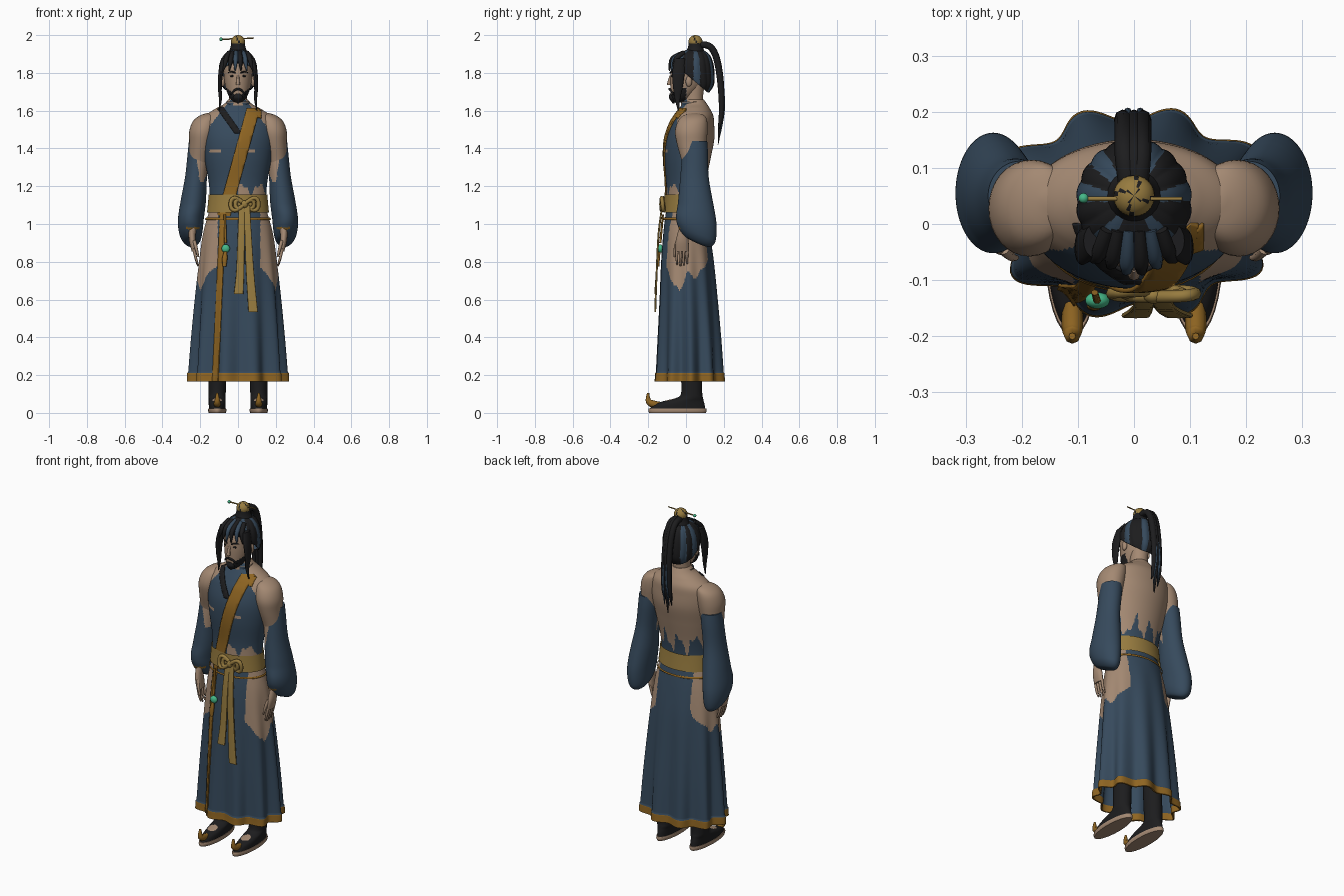
import bpy, bmesh, math
from mathutils import Vector

if "Cube" in bpy.data.objects:
    bpy.data.objects.remove(bpy.data.objects["Cube"])


def material(name, r, g, b):
    m = bpy.data.materials.new(name)
    m.use_nodes = True
    m.diffuse_color = (r, g, b, 1)
    for node in m.node_tree.nodes:
        if node.type == 'BSDF_PRINCIPLED':
            node.inputs["Base Color"].default_value = (r, g, b, 1)
            node.inputs["Roughness"].default_value = 0.8
    return m


BLUE = material("robe blue", .037, .068, .108)
SKIN = material("skin", .37, .25, .17)
BLACK = material("black", .012, .012, .013)
TRIM = material("trim gold", .275, .13, .016)
GOLD = material("belt gold", .31, .2, .05)
JADE = material("jade", .06, .48, .25)


def finish(name, bm, mats, rule=None):
    """Turn a bmesh into a smooth object, colouring faces by the rule."""
    bmesh.ops.recalc_face_normals(bm, faces=bm.faces)
    for f in bm.faces:
        f.smooth = True
        if rule:
            f.material_index = rule(f.calc_center_median())
    me = bpy.data.meshes.new(name)
    bm.to_mesh(me)
    bm.free()
    for m in mats:
        me.materials.append(m)
    me.set_sharp_from_angle(angle=math.radians(50))
    ob = bpy.data.objects.new(name, me)
    bpy.context.collection.objects.link(ob)
    return ob


def blend(rows, steps):
    """Smooth in-between rows through the given ones."""
    rows = [Vector(r) for r in rows]
    ext = [rows[0]] + rows + [rows[-1]]
    out = []
    for i in range(1, len(rows)):
        a, b, c, d = ext[i - 1:i + 3]
        for k in range(steps):
            t = k / steps
            out.append(b + t * .5 * ((c - a) + t * ((2 * a - 5 * b + 4 * c - d) + t * (3 * (b - c) + d - a))))
    return out + [rows[-1]]


def loft(name, rows, mats, rule=None, n=24, steps=4, power=1, warp=None, grow=0, caps=True, cuts=()):
    """Stack horizontal rings; each row is (z, centre x, centre y, half width, half depth)."""
    bm = bmesh.new()
    rings = []
    for z, cx, cy, rx, ry in blend(rows, steps):
        ring = []
        for k in range(n):
            a = math.tau * k / n
            c, s = math.cos(a), math.sin(a)
            p = Vector((cx + (max(rx, .001) + grow) * math.copysign(abs(c) ** power, c),
                        cy + (max(ry, .001) + grow) * math.copysign(abs(s) ** power, s), z))
            ring.append(bm.verts.new(warp(p, a, cx, cy) if warp else p))
        rings.append(ring)
    for lo, hi in zip(rings, rings[1:]):
        for k in range(n):
            bm.faces.new((lo[k], lo[(k + 1) % n], hi[(k + 1) % n], hi[k]))
    if caps:
        bm.faces.new(rings[0])
        bm.faces.new(rings[-1])
    for co, no in cuts:
        bmesh.ops.bisect_plane(bm, geom=bm.verts[:] + bm.edges[:] + bm.faces[:],
                               plane_co=co, plane_no=no, clear_outer=True)
    return finish(name, bm, mats, rule)


def band(x, z, dx, dz, half):
    """Cutting planes keeping a front strip through (x, z) running along (dx, dz)."""
    no = Vector((dz, 0, -dx)).normalized()
    co = Vector((x, 0, z))
    return [(co + no * half, no), (co - no * half, -no), (Vector(), Vector((0, 1, 0)))]


def thicken(ob, amount):
    mod = ob.modifiers.new("thickness", 'SOLIDIFY')
    mod.thickness = amount
    return ob


def tube(name, pts, mat, cyclic=False):
    """Round strand through points (x, y, z, radius)."""
    cu = bpy.data.curves.new(name, 'CURVE')
    cu.dimensions = '3D'
    cu.bevel_depth, cu.bevel_resolution, cu.resolution_u = 1, 2, 6
    cu.use_fill_caps = True
    sp = cu.splines.new('NURBS')
    sp.points.add(len(pts) - 1)
    for p, (x, y, z, r) in zip(sp.points, pts):
        p.co = (x, y, z, 1)
        p.radius = r
    sp.order_u = 3
    sp.use_endpoint_u = not cyclic
    sp.use_cyclic_u = cyclic
    tmp = bpy.data.objects.new(name + " path", cu)
    bpy.context.collection.objects.link(tmp)
    me = bpy.data.meshes.new_from_object(tmp.evaluated_get(bpy.context.evaluated_depsgraph_get()))
    bpy.data.objects.remove(tmp)
    bm = bmesh.new()
    bm.from_mesh(me)
    bpy.data.meshes.remove(me)
    return finish(name, bm, [mat], lambda c: 0)


def ball(name, at, size, mats, rule=None):
    bm = bmesh.new()
    bmesh.ops.create_uvsphere(bm, u_segments=24, v_segments=14, radius=1)
    bmesh.ops.scale(bm, vec=size, verts=bm.verts)
    bmesh.ops.translate(bm, vec=at, verts=bm.verts)
    return finish(name, bm, mats, rule)


# Torso: blue front with torn edges, bare sloping shoulders and back
torso = [(1.66, 0, .042, .05, .052), (1.635, 0, .045, .075, .066), (1.61, 0, .045, .12, .082),
         (1.575, 0, .042, .17, .102), (1.53, 0, .032, .19, .117), (1.45, 0, .02, .192, .13),
         (1.35, 0, .008, .178, .123), (1.22, 0, 0, .155, .105), (1.12, 0, -.005, .148, .1), (1.02, 0, 0, .148, .1)]


def torso_rule(c):
    jag = math.sin(70 * c.x) + .5 * math.sin(160 * c.x)
    if c.y > .01:
        return 1 if c.z > 1.22 - .05 * jag else 0
    spot = any(((c.x - x) / .032) ** 2 + ((c.z - 1.385) / .011) ** 2 < 1 for x in (-.12, .06))
    waist = c.x > 0 and c.z < 1.185 + .025 * jag
    shoulder = abs(c.x) > .085 + (1.6 - c.z) * .8 and c.z > 1.45
    return 1 if spot or waist or shoulder else 0


loft("torso", torso, [BLUE, SKIN], torso_rule, n=160, steps=12)
sash = band(.016, 1.375, .125, .45, .034) + [(Vector((0, 0, 1.615)), Vector((0, 0, 1)))]
thicken(loft("chest_sash", torso, [TRIM], n=64, steps=6, grow=.008, caps=False, cuts=sash), .008)
flap = band(.09, 1.588, 1, -.15, .02) + [(Vector((.05, 0, 0)), Vector((-1, 0, 0))), (Vector((.125, 0, 0)), Vector((1, 0, 0)))]
thicken(loft("sash_shoulder_end", torso, [TRIM], n=64, steps=6, grow=.008, caps=False, cuts=flap), .008)
lapel = band(-.048, 1.55, -.1, .14, .016) + [(Vector((0, 0, 1.48)), Vector((0, 0, -1)))]
thicken(loft("dark_lapel", torso, [BLACK], n=64, steps=6, grow=.006, caps=False, cuts=lapel), .006)

# Neck and standing collar
loft("neck", [(1.57, 0, .045, .055, .055), (1.66, 0, .04, .048, .05), (1.75, 0, .045, .05, .055)], [SKIN])
loft("collar", [(1.59, 0, .035, .075, .068), (1.62, 0, .035, .068, .062), (1.648, 0, .035, .064, .06)],
     [BLUE, SKIN], lambda c: 0 if c.y < .03 and abs(c.x) > .025 and c.z < 1.645 else 1, n=48, caps=False)

# Long skirt with deep folds, gold hem and torn hips
skirt = [(1.07, 0, 0, .152, .105), (.95, 0, .003, .184, .124), (.8, 0, .008, .203, .141),
         (.6, 0, .014, .222, .154), (.4, 0, .018, .237, .166), (.215, 0, .02, .248, .175), (.167, 0, .02, .25, .178)]
HIP = [(-.13, .86), (-.11, .77), (-.06, .68), (-.035, .64), (.005, .74), (.06, .72), (.115, .81), (.128, 1.1)]


def folds(p, a, cx, cy):
    t = max(0, min(1, (1.0 - p.z) / .8))
    k = 1 + t * (.085 * math.cos(10 * a - .35) - .02)
    if p.z < .212:
        k += .02
    return Vector((cx + (p.x - cx) * k, cy + (p.y - cy) * k, p.z))


def skirt_rule(c):
    if c.z < .212:
        return 1
    for (y0, z0), (y1, z1) in zip(HIP, HIP[1:]):
        if y0 <= c.y < y1 and abs(c.x) > (.118 if c.x > 0 else .107):
            edge = z0 + (z1 - z0) * (c.y - y0) / (y1 - y0)
            return 2 if c.z > edge + .012 * math.sin(110 * c.y) else 0
    return 0


thicken(loft("skirt", skirt, [BLUE, TRIM, SKIN], skirt_rule, n=200, steps=22, warp=folds, caps=False), .008)
thicken(loft("skirt_edge_strip", skirt, [TRIM], n=100, steps=5, warp=folds, grow=.006, caps=False,
             cuts=band(-.1, .65, .035, .75, .015)), .006)

# Belt, cord, bow and ribbons
loft("belt", [(1.155, 0, -.004, .155, .11), (1.11, 0, -.003, .159, .113), (1.06, 0, -.002, .164, .117)],
     [GOLD], n=48, caps=False)
loft("belt_cord", [(1.034, 0, 0, .17, .12), (1.028, 0, 0, .174, .123), (1.022, 0, 0, .172, .121)],
     [TRIM], n=48, caps=False)
for i, wide in enumerate((.075, .05)):
    tube("bow_loop_%d" % i, [(.035 + wide * math.sin(t), -.124 - .006 * math.cos(t), 1.105 + wide * .45 * math.sin(2 * t), .011)
                            for t in (math.tau * k / 20 for k in range(20))], GOLD, True)
ball("bow_knot", (.035, -.128, 1.105), (.018, .014, .02), [GOLD])
for name, x0, x1, z1 in (("short", .02, .003, .63), ("long", .047, .08, .535)):
    loft(name + "_ribbon", [(1.1, x0, -.125, .016, .005), (.95, x0 * .8 + x1 * .2, -.145, .018, .005),
                            (.75, (x0 + x1) / 2, -.155, .021, .005), (z1, x1, -.163, .025, .005)],
         [GOLD], n=16, power=.5)

# Hanging pendant
loft("pendant_cord", [(1.05, -.07, -.122, .006, .005), (.9, -.066, -.136, .007, .006)], [TRIM], n=12)
ball("pendant_bead", (-.065, -.136, .87), (.022, .015, .022), [JADE])
loft("pendant_tassel", [(.86, -.066, -.14, .006, .006), (.82, -.07, -.146, .014, .008), (.775, -.072, -.148, .01, .007)],
     [TRIM], n=12)

for s, side in ((1, "left"), (-1, "right")):
    # Shoulder, arm and wide sleeve
    def flip(rows):
        return [(z, s * cx, cy, rx, ry) for z, cx, cy, rx, ry in rows]

    def droop(p, a, cx, cy):
        t = max(0, min(1, (1.1 - p.z) / .15))
        return p - Vector((0, 0, (p.y - .055) * .45 * t))

    loft(side + "_arm", flip([(1.588, .15, .045, .01, .01), (1.575, .158, .042, .042, .055), (1.545, .174, .035, .064, .077),
                              (1.49, .186, .028, .072, .086), (1.42, .195, .03, .063, .077), (1.3, .212, .04, .05, .056),
                              (1.15, .228, .03, .035, .04), (.94, .243, -.02, .018, .024)]), [SKIN], n=32)
    loft(side + "_sleeve", flip([(1.44, .203, .05, .057, .062), (1.38, .208, .048, .058, .068), (1.25, .222, .045, .058, .075),
                                 (1.12, .237, .05, .067, .092), (1.02, .25, .055, .068, .107), (.95, .25, .055, .06, .1),
                                 (.91, .245, .055, .04, .07), (.9, .245, .055, .01, .02)]), [BLUE, SKIN, TRIM],
         lambda c: 1 if c.z > 1.24 + .02 * math.sin(90 * c.y) and c.y < .045 and s * c.x < .205 + .15 * (c.z - 1.25) else
         2 if abs(c.z - .978) < .006 and c.y < -.01 and s * c.x < .275 else 0, n=80, steps=10, warp=droop)
    # Hand
    loft(side + "_palm", flip([(.97, .245, -.018, .017, .022), (.91, .241, -.02, .018, .034), (.855, .232, -.02, .013, .035)]),
         [SKIN], n=16)
    for i in range(4):
        y = -.047 + .018 * i
        tube("%s_finger_%d" % (side, i), [(s * .232, y, .865, .0085), (s * .226, y - .004, .82, .008),
                                         (s * .212, y, .775 + .008 * abs(i - 1.3), .004)], SKIN)
    tube(side + "_thumb", [(s * .232, -.045, .91, .01), (s * .22, -.062, .87, .009), (s * .21, -.06, .825, .005)], SKIN)
    # Leg, low slipper with bare instep, sole and curled toe
    loft(side + "_leg_and_shoe", flip([(.35, .1, .03, .045, .055), (.2, .108, .03, .047, .056), (.105, .11, .03, .045, .056),
                                       (.08, .11, .02, .045, .07), (.064, .11, -.01, .045, .103),
                                       (.046, .11, -.034, .045, .132), (.022, .11, -.045, .044, .147)]),
         [BLACK, SKIN], lambda c: 1 if ((s * c.x - .11) / .026) ** 2 + ((c.y + .085) / .03) ** 2 < 1 else 0, n=64, steps=8)
    loft(side + "_sole", flip([(.024, .11, -.045, .047, .152), (.012, .11, -.045, .049, .155), (0, .11, -.045, .045, .15)]),
         [SKIN], n=32, steps=2)
    tube(side + "_toe_curl", [(s * .11, -.14, .042, .017), (s * .11, -.18, .045, .021), (s * .11, -.205, .065, .014),
                              (s * .11, -.2, .105, .006)], TRIM)
    # Face and side hair
    ball(side + "_eye", (s * .03, -.074, 1.783), (.012, .005, .005), [BLACK])
    tube(side + "_brow", [(s * .014, -.085, 1.8, .004), (s * .032, -.078, 1.81, .005), (s * .052, -.062, 1.802, .002)], BLACK)
    tube(side + "_moustache", [(0, -.088, 1.715, .006), (s * .02, -.084, 1.713, .007), (s * .04, -.066, 1.685, .004)], BLACK)
    ball(side + "_ear", (s * .08, .015, 1.755), (.012, .017, .028), [SKIN])
    loft(side + "_side_lock", flip([(1.875, .07, -.03, .02, .03), (1.8, .091, -.04, .013, .033), (1.72, .096, -.043, .01, .025),
                                    (1.66, .093, -.045, .008, .014), (1.6, .1, -.04, .002, .003)]), [BLACK], n=16)
    for i, x in enumerate((.012, .036, .06)):
        tube("%s_fringe_%d" % (side, i), [(s * x * .8, -.01, 1.907, .012), (s * x, -.068 + x * .4, 1.888, .014),
                                         (s * x * 1.1, -.088 + x * .4, 1.855, .012), (s * x * 1.3, -.094 + x * .5, 1.81, .003)],
             BLUE if (s, i) in ((1, 1), (-1, 0)) else BLACK)

# Head with bearded jaw
loft("head", [(1.643, 0, -.045, .018, .022), (1.668, 0, -.028, .044, .052), (1.72, 0, -.004, .065, .079),
              (1.78, 0, .01, .074, .093), (1.84, 0, .022, .076, .096), (1.9, 0, .03, .05, .065), (1.915, 0, .03, .01, .01)],
     [SKIN, BLACK], lambda c: 1 if c.y < 0 and c.z < 1.674 + .75 * abs(c.x) else 0, n=64, steps=8)
loft("goatee", [(1.69, 0, -.078, .012, .008), (1.67, 0, -.073, .026, .018), (1.652, 0, -.068, .018, .013),
                (1.638, 0, -.066, .004, .004)], [BLACK], n=16)
tube("nose", [(0, -.08, 1.785, .006), (0, -.09, 1.755, .009), (0, -.09, 1.735, .011)], SKIN)

# Swept hair cap in ridged locks, some of them blue
LOCKS = 18


def ridges(p, a, cx, cy):
    k = 1 + .035 * abs(math.sin(a * LOCKS / 2))
    return Vector((cx + (p.x - cx) * k, cy + (p.y - cy) * k, p.z))


def hair_rule(c):
    lock = int((math.atan2(c.y - .04, c.x) % math.tau) / math.tau * LOCKS)
    return 1 if lock in (0, 3, 6, 8, 11, 15) else 0


hairline = [(Vector((0, -.06, 1.845)), Vector((0, -.85, -1)))]
thicken(loft("hair_cap", [(1.928, 0, .045, .01, .01), (1.92, 0, .045, .04, .045), (1.895, 0, .04, .073, .083),
                          (1.85, 0, .036, .095, .105), (1.79, 0, .04, .1, .108), (1.735, 0, .052, .09, .092),
                          (1.695, 0, .055, .07, .065)],
              [BLACK, BLUE], hair_rule, n=144, steps=5, warp=ridges, caps=False, cuts=hairline), .006)

# Top knot, hairpin and long tail
loft("knot_base", [(1.91, 0, .05, .05, .05), (1.935, 0, .05, .04, .04), (1.955, 0, .05, .036, .036)], [BLACK])
ball("knot_crown", (0, .05, 1.965), (.037, .037, .035), [GOLD, BLACK],
     lambda c: 1 if math.sin(4 * math.atan2(c.y - .05, c.x) + 90 * c.z) > .85 else 0)
tube("hairpin", [(-.085, .045, 1.978, .004), (0, .045, 1.981, .004), (.086, .045, 1.984, .003)], GOLD)
ball("hairpin_bead", (-.09, .046, 1.978), (.009, .009, .009), [JADE])
for i, (x, tip) in enumerate(((0, 1.42), (-.017, 1.47), (.013, 1.5))):
    tube("tail_strand_%d" % i, [(x * .5, .06, 1.945, .018), (x, .115, 1.958, .018), (x, .16, 1.9, .018), (x, .183, 1.77, .018),
                               (x * 1.2, .191, 1.62, .015), (x * 1.5, .18, 1.52, .01), (x * 1.4, .17, tip, .002)], BLACK)
for x in (-.01, .01):
    tube("tail_streak", [(x, .19, 1.76, .004), (x, .204, 1.66, .007), (x * 1.3, .196, 1.56, .006), (x * 1.5, .18, 1.47, .002)],
         BLUE)
